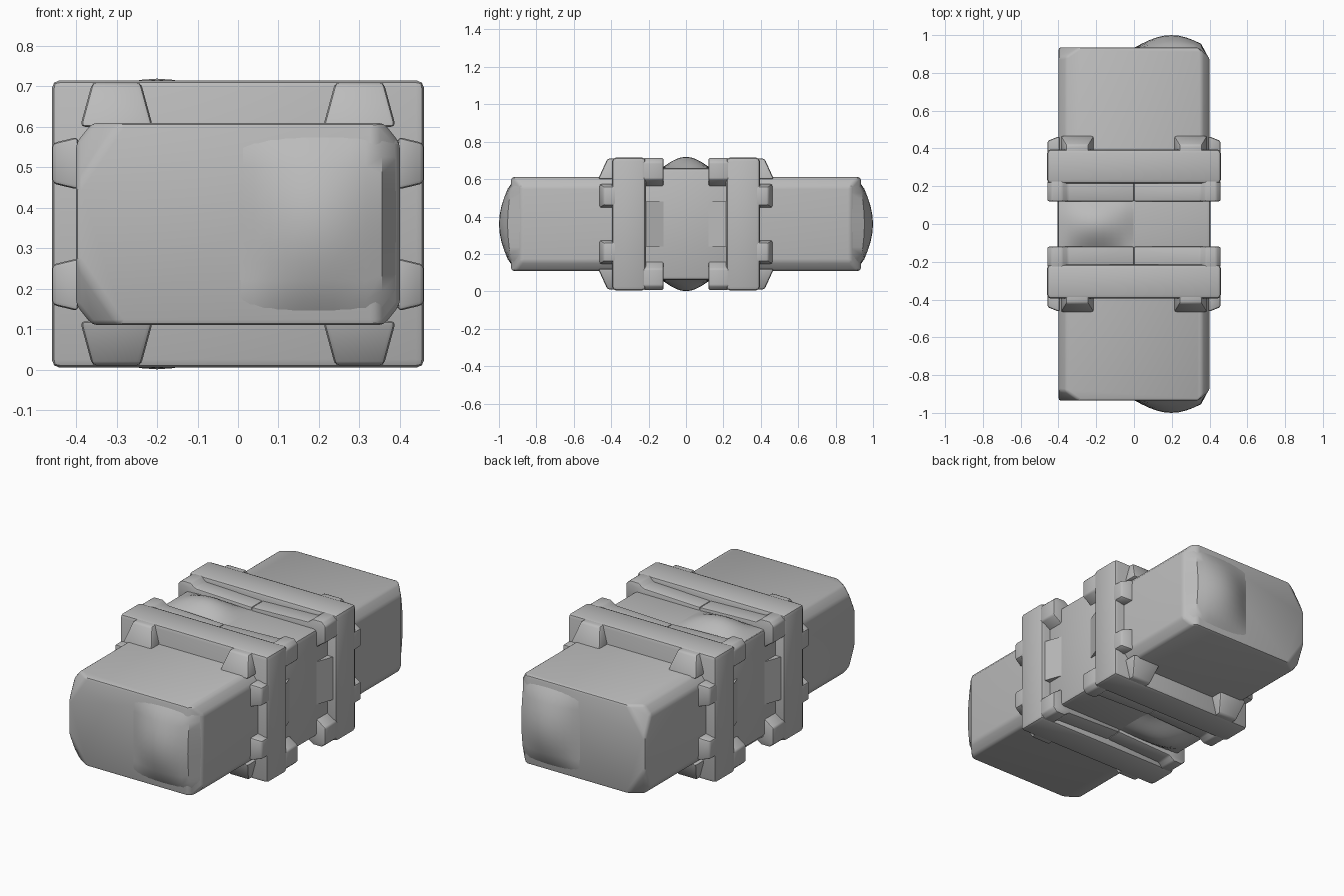
import bpy, bmesh, math
from mathutils import Vector
from mathutils.geometry import normal

if "Cube" in bpy.data.objects:
    bpy.data.objects.remove(bpy.data.objects["Cube"], do_unlink=True)

MID = 0.36  # height of the plane of symmetry
SIGNS = (-1, 1)

grey = bpy.data.materials.new("plain_grey")
grey.use_nodes = True
COLOUR = (0.5, 0.5, 0.5, 1)
grey.diffuse_color = COLOUR
grey.node_tree.nodes["Principled BSDF"].inputs["Base Color"].default_value = COLOUR


def finish(name, bm, bevel=0.0, mirror=(False, False, False), angle=35):
    """Round the hard edges, shade and mirror a part about the middle."""
    bmesh.ops.recalc_face_normals(bm, faces=bm.faces)
    if bevel:
        bmesh.ops.dissolve_limit(bm, angle_limit=0.01, verts=bm.verts, edges=bm.edges)
        hard = [e for e in bm.edges if e.is_manifold and e.calc_face_angle() > 0.3]
        bmesh.ops.bevel(bm, geom=hard, offset=bevel, segments=2, profile=0.5,
                        affect='EDGES', clamp_overlap=True)
    mesh = bpy.data.meshes.new(name)
    bm.to_mesh(mesh)
    bm.free()
    mesh.materials.append(grey)
    obj = bpy.data.objects.new(name, mesh)
    obj.location.z = MID
    bpy.context.collection.objects.link(obj)
    bpy.ops.object.select_all(action='DESELECT')
    obj.select_set(True)
    bpy.context.view_layer.objects.active = obj
    bpy.ops.object.shade_smooth_by_angle(angle=math.radians(angle))
    if any(mirror):
        obj.modifiers.new("Mirror", 'MIRROR').use_axis = mirror
    return obj


def box(lo, hi):
    bm = bmesh.new()
    bmesh.ops.create_cube(bm, size=1)
    for v in bm.verts:
        v.co = Vector([a + (c + 0.5) * (b - a) for a, b, c in zip(lo, hi, v.co)])
    return bm


def cut(bm, points, sign):
    """Slice a corner off with a plane through three points."""
    pts = [Vector([a * s for a, s in zip(p, sign)]) for p in points]
    no = normal(pts)
    if no.dot(pts[0]) < 0:
        no = -no
    bmesh.ops.bisect_plane(bm, geom=bm.verts[:] + bm.edges[:] + bm.faces[:],
                           plane_co=pts[0], plane_no=no, clear_outer=True)
    bmesh.ops.holes_fill(bm, edges=[e for e in bm.edges if e.is_boundary])


def hull(points):
    bm = bmesh.new()
    for p in points:
        bm.verts.new(p)
    bmesh.ops.convex_hull(bm, input=bm.verts)
    return bm


def prism(outline, y0, y1):
    """Extrude an x-z outline along y."""
    bm = bmesh.new()
    face = bm.faces.new([bm.verts.new((x, y0, z)) for x, z in outline])
    side = bmesh.ops.extrude_face_region(bm, geom=[face])["geom"]
    for v in side:
        if isinstance(v, bmesh.types.BMVert):
            v.co.y = y1
    return bm


def pillow(place, n=10):
    """A domed sheet; place(u, v, dome, on_rim) returns each position."""
    bm = bmesh.new()
    rows = []
    for i in range(n + 1):
        row = []
        for j in range(n + 1):
            u, v = i / n, j / n
            dome = math.sin(math.pi * u) * math.sin(math.pi * v)
            row.append(bm.verts.new(place(u, v, dome)))
        rows.append(row)
    for a, b in zip(rows, rows[1:]):
        for j in range(n):
            bm.faces.new((a[j], a[j + 1], b[j + 1], b[j]))
    return bm


# Long central body with chamfered edges and clipped end corners
body = box((-0.4, -0.935, -0.25), (0.4, 0.935, 0.25))
for sx in SIGNS:
    for sz in SIGNS:
        cut(body, [(0.36, 0, 0.25), (0.4, 0, 0.20), (0.4, 0.5, 0.20)], (sx, 1, sz))
for sy in SIGNS:
    cut(body, [(0.34, 0.935, 0), (0.4, 0.88, 0), (0.4, 0.88, 0.2)], (1, sy, 1))
    for sz in SIGNS:
        cut(body, [(-0.4, 0.92, 0.12), (-0.29, 0.935, 0.25), (-0.37, 0.88, 0.25)],
            (1, sy, sz))
finish("body", body, 0.014)


# Domed swelling on the left half of each end
def end_dome(u, v, dome):
    x, z = 0.395 * u, 0.47 * (v - 0.5)
    y = 0.933 + 0.067 * dome
    if u > 0.99:
        y = 0.88
    elif v < 0.01 or v > 0.99:
        y = 0.92
    if u > 0.89:
        z *= 0.88
    return x, y, z


finish("end_dome", pillow(end_dome), mirror=(False, True, False))

# Core between the two collars, with a swelling above and below
finish("core", box((-0.405, -0.24, -0.3), (0.405, 0.24, 0.3)), 0.02)
finish("core_dome",
       pillow(lambda u, v, d: (-0.4 * u, 0.26 * (v - 0.5), 0.299 + 0.06 * d)),
       mirror=(False, False, True))

# Collars: outer band, sagging inner rim and sloping side fillets
BOTH = (True, True, True)
finish("collar_band", box((-0.46, 0.215, -0.355), (0.46, 0.395, 0.355)), 0.02,
       (False, True, False))
rim = [(0, 0.2), (0, 0.318), (0.35, 0.33), (0.38, 0.352), (0.435, 0.352),
       (0.458, 0.33), (0.458, 0.24), (0.40, 0.2)]
finish("collar_rim", prism(rim, 0.12, 0.23), 0.008, BOTH)
fillet = [(x, y, z) for z in (-0.12, 0.12)
          for x, y in ((0.39, 0.12), (0.405, 0.12), (0.445, 0.23), (0.39, 0.23))]
finish("side_fillet", hull(fillet), 0, (True, True, False))

# Tapered claws that grip the body from above, below and the sides
top_claw = [(x, y, z) for z, y1, x0, x1 in ((0.35, 0.42, 0.24, 0.36), (0.24, 0.47, 0.21, 0.39))
            for x in (x0, x1) for y in (0.34, y1)]
finish("top_claw", hull(top_claw), 0.012, BOTH)
side_claw = [(x, y, z) for x, y1, z0, z1 in ((0.458, 0.44, 0.10, 0.20), (0.395, 0.465, 0.085, 0.215))
             for y in (0.35, y1) for z in (z0, z1)]
finish("side_claw", hull(side_claw), 0.01, BOTH)
